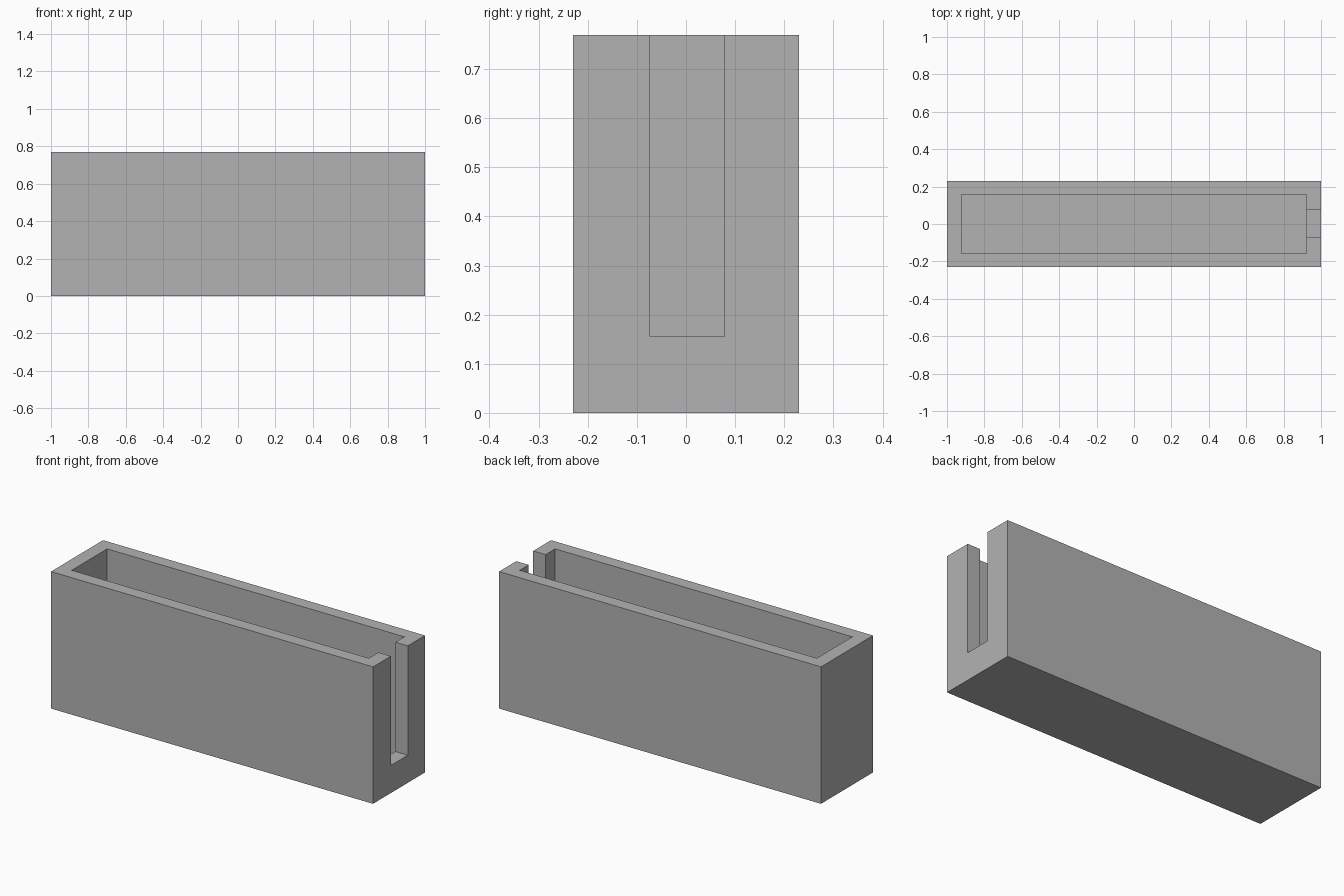
import bpy

# Remove the default cube
default = bpy.data.objects.get("Cube")
if default:
    bpy.data.objects.remove(default, do_unlink=True)

# Overall size, wall thickness and floor height
W, D, H = 2.0, 0.461, 0.769
END_WALL, SIDE_WALL, FLOOR = 0.077, 0.073, 0.077
SLOT_BOTTOM = 0.155

grey = bpy.data.materials.new("plain grey")
grey.use_nodes = True
colour = (0.45, 0.45, 0.45, 1)
grey.diffuse_color = colour
grey.node_tree.nodes["Principled BSDF"].inputs["Base Color"].default_value = colour


def box(name, low, high):
    """Axis-aligned box between two corners."""
    centre = [(a + b) / 2 for a, b in zip(low, high)]
    bpy.ops.mesh.primitive_cube_add(size=1, location=centre)
    obj = bpy.context.object
    obj.name = name
    obj.scale = [b - a for a, b in zip(low, high)]
    bpy.ops.object.transform_apply(location=True, rotation=False, scale=True)
    obj.data.materials.append(grey)
    return obj


def cut(target, cutter):
    """Subtract the cutter from the target, then discard it."""
    mod = target.modifiers.new(cutter.name, 'BOOLEAN')
    mod.operation = 'DIFFERENCE'
    mod.solver = 'EXACT'
    mod.object = cutter
    bpy.context.view_layer.objects.active = target
    bpy.ops.object.modifier_apply(modifier=mod.name)
    bpy.data.objects.remove(cutter, do_unlink=True)


# Outer block
holder = box("open_box", (-W / 2, -D / 2, 0), (W / 2, D / 2, H))

# Inner cavity, open at the top
x, y = W / 2 - END_WALL, D / 2 - SIDE_WALL
cut(holder, box("cavity_cutter", (-x, -y, FLOOR), (x, y, H + 0.2)))

# Slot down the end wall, slightly off centre
cut(holder, box("slot_cutter", (x - 0.1, -0.073, SLOT_BOTTOM),
                (W / 2 + 0.1, 0.078, H + 0.2)))
